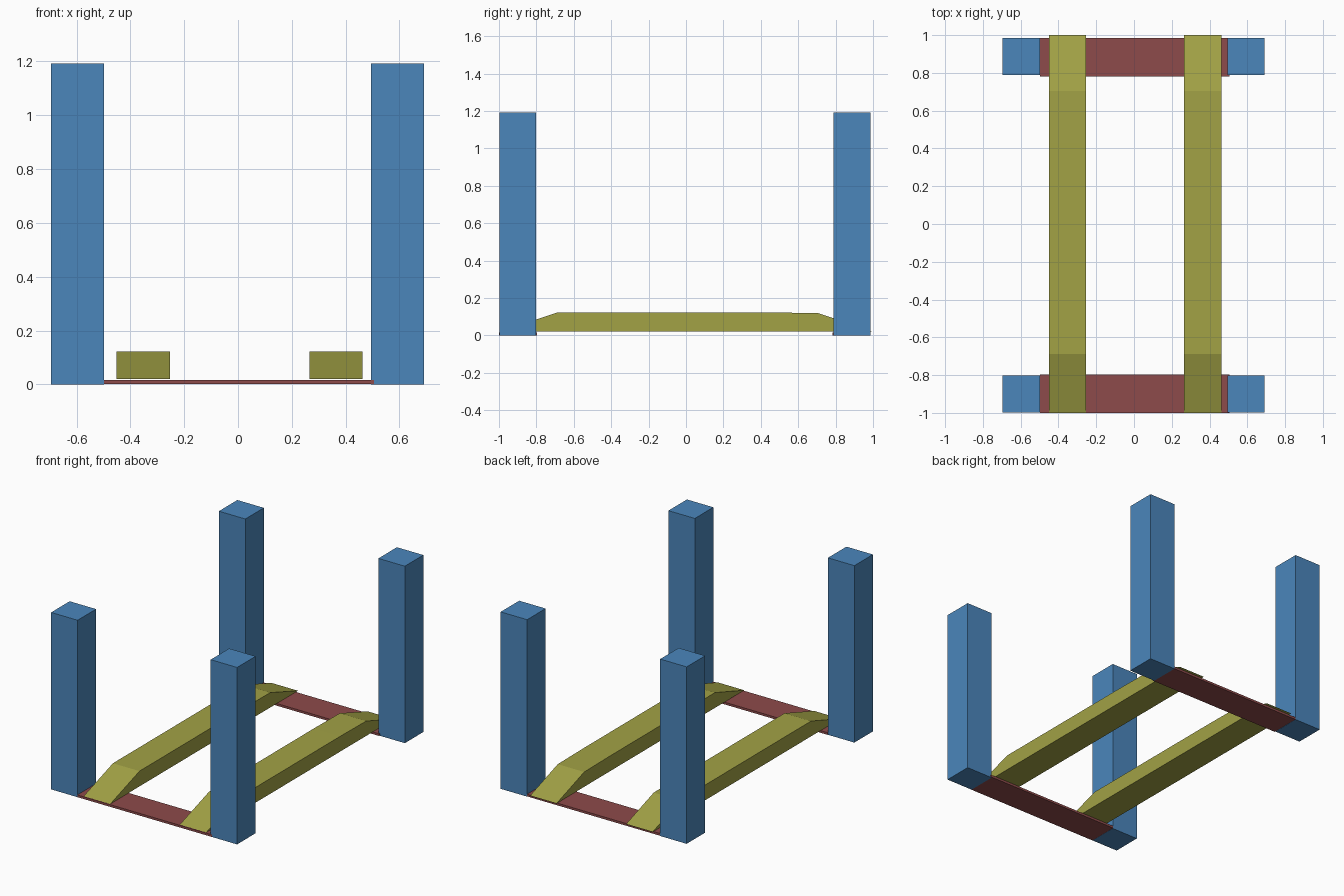
import bpy, bmesh

if "Cube" in bpy.data.objects:
    bpy.data.objects.remove(bpy.data.objects["Cube"])


def material(name, rgb):
    m = bpy.data.materials.new(name)
    m.diffuse_color = (*rgb, 1)
    m.use_nodes = True
    m.node_tree.nodes["Principled BSDF"].inputs["Base Color"].default_value = m.diffuse_color
    return m


BLUE = material("post_blue", (0.07, 0.24, 0.50))
RED = material("bar_red", (0.27, 0.07, 0.07))
OLIVE = material("ramp_olive", (0.36, 0.36, 0.06))


def extrude_profile(name, profile, x0, x1, mat):
    """Extrude a closed (y, z) profile along x."""
    bm = bmesh.new()
    face = bm.faces.new([bm.verts.new((x0, y, z)) for y, z in profile])
    geom = bmesh.ops.extrude_face_region(bm, geom=[face])["geom"]
    verts = [g for g in geom if isinstance(g, bmesh.types.BMVert)]
    bmesh.ops.translate(bm, verts=verts, vec=(x1 - x0, 0, 0))
    bmesh.ops.recalc_face_normals(bm, faces=bm.faces)
    mesh = bpy.data.meshes.new(name)
    bm.to_mesh(mesh)
    bm.free()
    mesh.materials.append(mat)
    obj = bpy.data.objects.new(name, mesh)
    bpy.context.collection.objects.link(obj)
    return obj


def box(name, x, y, z, mat):
    profile = [(y[0], z[0]), (y[1], z[0]), (y[1], z[1]), (y[0], z[1])]
    return extrude_profile(name, profile, *x, mat)


# Four corner posts and the flat bars joining each pair
post_x = {"left": (-0.695, -0.498), "right": (0.495, 0.692)}
rows = {"front": ((-0.998, -0.801), (-1.0, -0.797)),
        "back": ((0.789, 0.986), (0.782, 0.985))}
for row, (post_y, bar_y) in rows.items():
    for side, x in post_x.items():
        box(f"{row}_{side}_post", x, post_y, (0, 1.193), BLUE)
    box(f"{row}_cross_bar", (-0.498, 0.505), bar_y, (0.001, 0.016), RED)

# Two long runways tapering to a point at each end
runway = [(-1.0, 0.02), (1.0, 0.02), (0.705, 0.12), (0.43, 0.12),
          (0.43, 0.123), (-0.688, 0.123)]
runway = [p for p in runway if p != (0.43, 0.12)]
for side, x in {"left": (-0.451, -0.253), "right": (0.266, 0.463)}.items():
    extrude_profile(f"{side}_runway", runway, *x, OLIVE)
